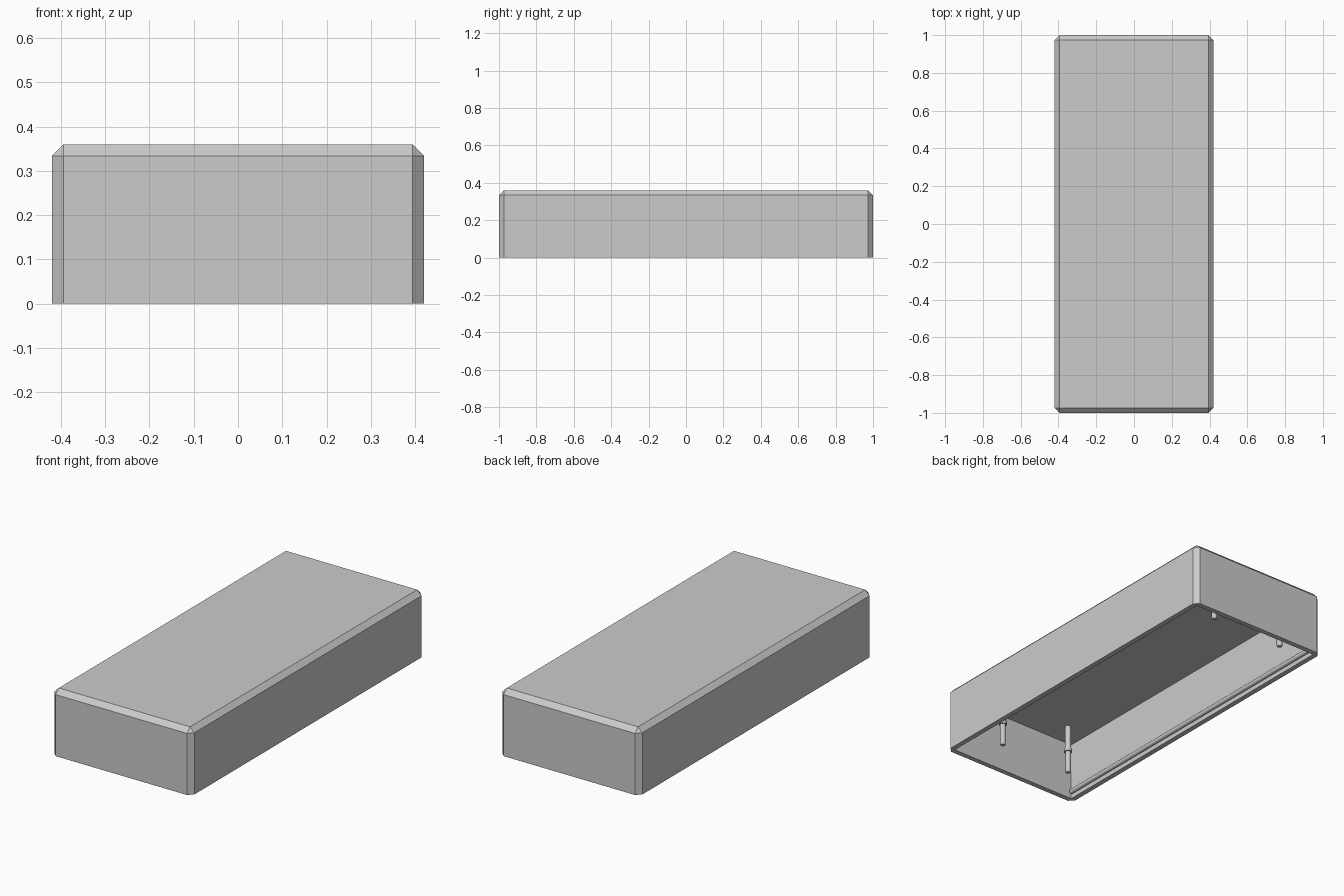
import bpy, bmesh, math
from mathutils import Matrix

cube = bpy.data.objects.get("Cube")
if cube:
    bpy.data.objects.remove(cube, do_unlink=True)

HX, HY, H = 0.42, 1.0, 0.36      # outer half sizes and height
CHAMFER, WALL, ROOF = 0.026, 0.028, 0.32

grey = bpy.data.materials.new("plain_grey")
grey.use_nodes = True
grey.diffuse_color = (0.6, 0.6, 0.6, 1)
grey.node_tree.nodes["Principled BSDF"].inputs["Base Color"].default_value = (0.6, 0.6, 0.6, 1)


def make_object(name, bm):
    bmesh.ops.recalc_face_normals(bm, faces=bm.faces)
    mesh = bpy.data.meshes.new(name)
    bm.to_mesh(mesh)
    bm.free()
    mesh.materials.append(grey)
    obj = bpy.data.objects.new(name, mesh)
    bpy.context.collection.objects.link(obj)
    return obj


def activate(obj):
    bpy.ops.object.select_all(action='DESELECT')
    obj.select_set(True)
    bpy.context.view_layer.objects.active = obj


def smooth(obj):
    activate(obj)
    bpy.ops.object.shade_smooth_by_angle(angle=math.radians(35))


def box(hx, hy, z0, z1):
    bm = bmesh.new()
    bmesh.ops.create_cube(bm, size=1, matrix=Matrix.Translation((0, 0, (z0 + z1) / 2))
                          @ Matrix.Diagonal((2 * hx, 2 * hy, z1 - z0, 1)))
    return bm


# Shell: chamfered on every edge except the open bottom
bm = box(HX, HY, 0, H)
edges = [e for e in bm.edges if max(v.co.z for v in e.verts) > 0.01]
bmesh.ops.bevel(bm, geom=edges, offset=CHAMFER, offset_type='OFFSET',
                segments=1, affect='EDGES', clamp_overlap=True)
shell = make_object("cover_shell", bm)

# Hollow out the underside with sharp inner corners
cutter = make_object("cavity_cutter", box(HX - WALL, HY - WALL, -0.1, ROOF))
cutter.hide_render = True
activate(shell)
cut = shell.modifiers.new("cavity", 'BOOLEAN')
cut.operation, cut.solver, cut.object = 'DIFFERENCE', 'EXACT', cutter
bpy.ops.object.modifier_apply(modifier=cut.name)
bpy.data.objects.remove(cutter, do_unlink=True)

# Round snap ridges along the long inner walls
for side, x in (("left", 1), ("right", -1)):
    bm = bmesh.new()
    place = Matrix.Translation((x * (HX - WALL - 0.006), 0, 0.036)) @ Matrix.Rotation(math.pi / 2, 4, 'X')
    bmesh.ops.create_cone(bm, cap_ends=True, segments=24, radius1=0.013, radius2=0.013,
                          depth=1.93, matrix=place)
    smooth(make_object(side + "_snap_ridge", bm))


# Mounting pins: post, collar and thinner tip hanging from the roof
def pin(name, x, y):
    profile = [(0, ROOF + 0.01), (0.016, ROOF + 0.01), (0.016, 0.188), (0.021, 0.188),
               (0.021, 0.170), (0.0145, 0.170), (0.0145, 0.052), (0.012, 0.048), (0, 0.048)]
    bm = bmesh.new()
    verts = [bm.verts.new((r, 0, z)) for r, z in profile]
    chain = [bm.edges.new(pair) for pair in zip(verts, verts[1:])]
    bmesh.ops.spin(bm, geom=verts + chain, axis=(0, 0, 1), cent=(0, 0, 0),
                   angle=2 * math.pi, steps=24)
    bmesh.ops.remove_doubles(bm, verts=bm.verts, dist=1e-5)
    obj = make_object(name, bm)
    obj.location = (x, y, 0)
    smooth(obj)


for end, y in (("front", -0.84), ("back", 0.86)):
    for side, x in (("left", 0.18), ("right", -0.26)):
        pin(f"{end}_{side}_mounting_pin", x, y)
